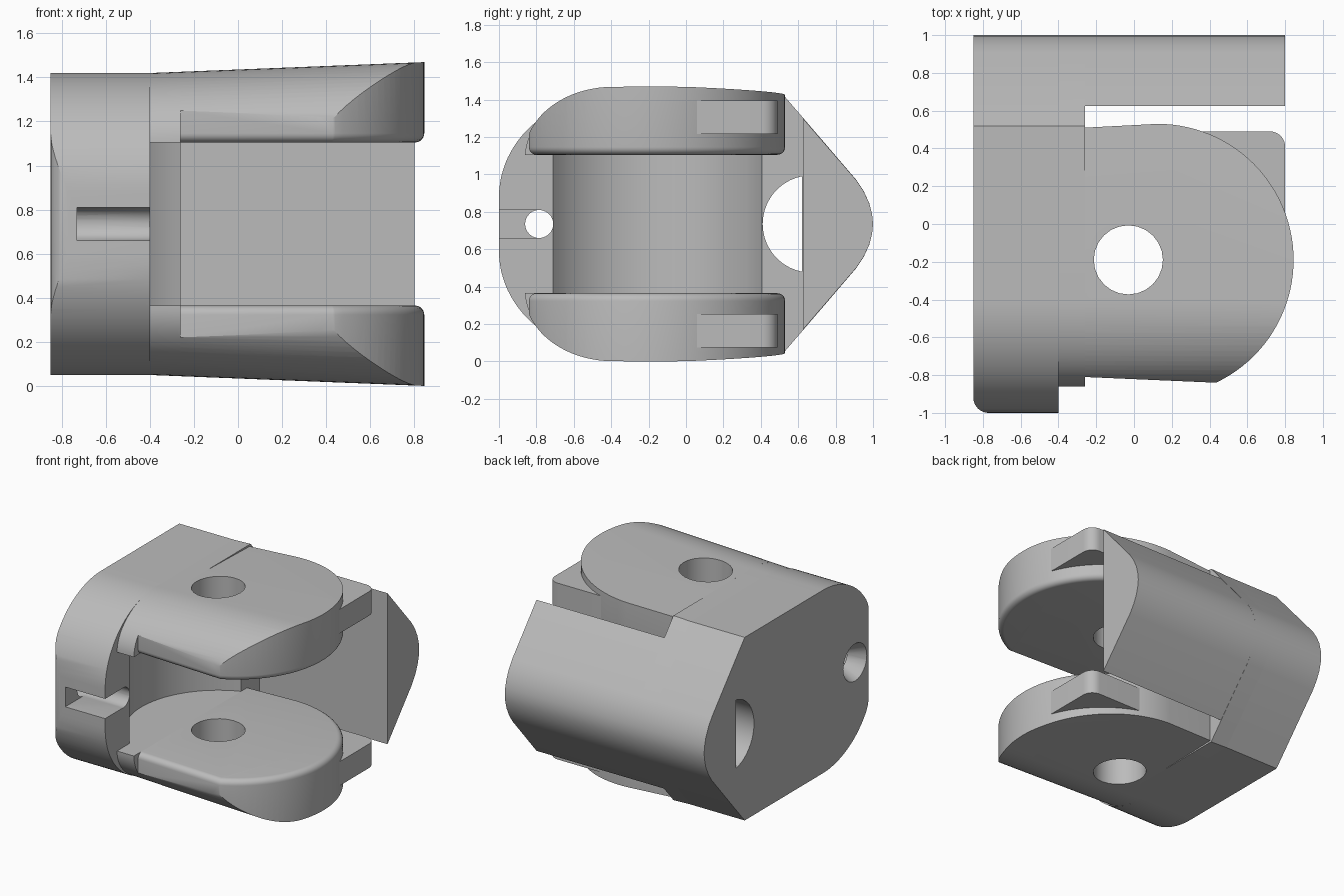
import bpy, bmesh, math

if "Cube" in bpy.data.objects:
    bpy.data.objects.remove(bpy.data.objects["Cube"])

MID = 0.735          # height of the horizontal symmetry plane
END, STEP, FORK = -0.85, -0.40, -0.26   # x stations of the block
INNER = 0.37         # half height of the fork opening
PIN = (-0.03, -0.19)  # hinge axis

grey = bpy.data.materials.new("plain grey")
grey.use_nodes = True
grey.diffuse_color = (0.5, 0.5, 0.5, 1)
grey.node_tree.nodes["Principled BSDF"].inputs["Base Color"].default_value = (0.5, 0.5, 0.5, 1)


def arc(cx, cy, rx, ry, a0, a1, n):
    """Points along an elliptical arc, angles in degrees."""
    angles = [math.radians(a0 + (a1 - a0) * i / n) for i in range(n + 1)]
    return [(cx + rx * math.cos(a), cy + ry * math.sin(a)) for a in angles]


def mirrored(half):
    """Close a (y, z) half profile by reflecting it below the mid plane."""
    return half + [(y, -z) for y, z in reversed(half) if abs(z) > 1e-5]


def prism(name, pts, axis, a, b, grow=1.0, fillet=0):
    """Extrude a profile along x or z; grow scales z at the far x end."""
    bm = bmesh.new()
    if axis == "x":
        rings = [[(a, y, z) for y, z in pts], [(b, y, z * grow) for y, z in pts]]
    else:
        rings = [[(x, y, a) for x, y in pts], [(x, y, b) for x, y in pts]]
    low, high = [[bm.verts.new(p) for p in ring] for ring in rings]
    bm.faces.new(low)
    bm.faces.new(high)
    for i in range(len(pts)):
        j = (i + 1) % len(pts)
        bm.faces.new((low[i], low[j], high[j], high[i]))
    bmesh.ops.recalc_face_normals(bm, faces=bm.faces[:])
    if fillet:
        rim = [e for e in bm.edges if all(v.co.z < a + 1e-4 for v in e.verts)
               and any(v.co.x > FORK + 1e-4 for v in e.verts)]
        bmesh.ops.bevel(bm, geom=rim, offset=fillet, segments=6, profile=0.5,
                        affect="EDGES", clamp_overlap=True)
    mesh = bpy.data.meshes.new(name)
    bm.to_mesh(mesh)
    bm.free()
    mesh.materials.append(grey)
    ob = bpy.data.objects.new(name, mesh)
    ob.location.z = MID
    bpy.context.collection.objects.link(ob)
    return ob


def box(name, x0, x1, y0, y1, h):
    return prism(name, [(x0, y0), (x1, y0), (x1, y1), (x0, y1)], "z", -h, h)


def activate(ob):
    bpy.ops.object.select_all(action="DESELECT")
    ob.select_set(True)
    bpy.context.view_layer.objects.active = ob


def combine(ob, other, operation="DIFFERENCE"):
    activate(ob)
    mod = ob.modifiers.new("cut", "BOOLEAN")
    mod.operation, mod.object, mod.solver = operation, other, "EXACT"
    bpy.ops.object.modifier_apply(modifier=mod.name)


def mirror_down(ob):
    activate(ob)
    mod = ob.modifiers.new("mirror", "MIRROR")
    mod.use_axis = (False, False, True)
    bpy.ops.object.modifier_apply(modifier=mod.name)


# Side profiles
back = [(0.52, 0.685), (0.62, 0.57), (0.91, 0.235), (0.95, 0.175), (0.98, 0.11), (0.995, 0.05), (1.0, 0)]
block_half = arc(-0.4, 0.145, 0.6, 0.54, 180, 90, 24) + back
fork_curve = arc(-0.4, 0.365, 0.46, 0.32, 180, 90, 20)

# Solid end, shoulder behind the fork, and sloped back wall
end_block = prism("end_block", mirrored(block_half), "x", END, STEP)
shoulder = prism("shoulder", mirrored(fork_curve + back), "x", STEP, FORK, 1.008)
back_wall = prism("back_wall", mirrored([(0.625, 0.565)] + back[2:]), "x", FORK, 0.8)

# Cutters: hinge clearance, front opening, rounded corner, cable holes and slot
clearance = prism("clearance_cutter", arc(*PIN, 0.64, 0.64, 0, 355, 71), "z", -INNER, INNER)
opening = box("opening_cutter", STEP, 0.5, -1.2, -0.5, INNER)
corner = prism("corner_cutter", arc(END + 0.08, -0.92, 0.08, 0.08, 180, 270, 8)
               + [(END + 0.08, -1.1), (END - 0.1, -1.1), (END - 0.1, -0.92)], "z", -1, 1)
window = prism("window_cutter", arc(0.67, 0, 0.26, 0.26, 101, 259, 20), "x", -1, 0)
small_hole = prism("small_hole_cutter", arc(-0.785, 0, 0.075, 0.075, 0, 345, 23), "x", -1, 0)
slot = box("slot_cutter", -0.73, 0, -1.2, -0.785, 0.074)
bpy.ops.mesh.primitive_cone_add(vertices=24, radius1=0.145, radius2=0.07, depth=0.14,
                                location=(-0.79, -0.785, MID), rotation=(0, math.pi / 2, 0))
countersink = bpy.context.object
countersink.name = "countersink_cutter"
pin_hole = prism("pin_hole_cutter", arc(*PIN, 0.183, 0.183, 0, 345, 23), "z", -1, 1)

for cutter in (clearance, corner, window, small_hole, slot, countersink):
    combine(end_block, cutter)
for cutter in (clearance, opening, window):
    combine(shoulder, cutter)

# Fork arms: rounded outline trimmed to the flaring side profile
outline = [(FORK, -0.81), (0.43, -0.84)] + arc(0.125, -0.19, 0.72, 0.72, -64, 90, 48) + [(FORK, 0.51)]
arms = prism("fork_arms", outline, "z", INNER, 1.0, fillet=0.08)
trim = prism("arm_trim_cutter", [(-0.86, 0)] + fork_curve + [(0.0, 0.685), (0.6, 0.668), (0.6, 0)],
             "x", STEP, 0.86, 1.073)
combine(arms, trim, "INTERSECT")
combine(arms, pin_hole)
mirror_down(arms)

# Stop tabs on the back corner of each arm
tab_outline = [(0.25, 0.0), (0.8, 0.0)] + arc(0.72, 0.41, 0.08, 0.08, 0, 90, 8) + [(0.25, 0.49)]
tabs = prism("stop_tabs", tab_outline, "z", 0.48, 0.66)
mirror_down(tabs)

for cutter in (clearance, opening, corner, window, small_hole, slot, countersink, pin_hole, trim):
    bpy.data.objects.remove(cutter)

for part in (end_block, shoulder, back_wall, arms, tabs):
    activate(part)
    bpy.ops.object.shade_smooth_by_angle(angle=math.radians(30))
